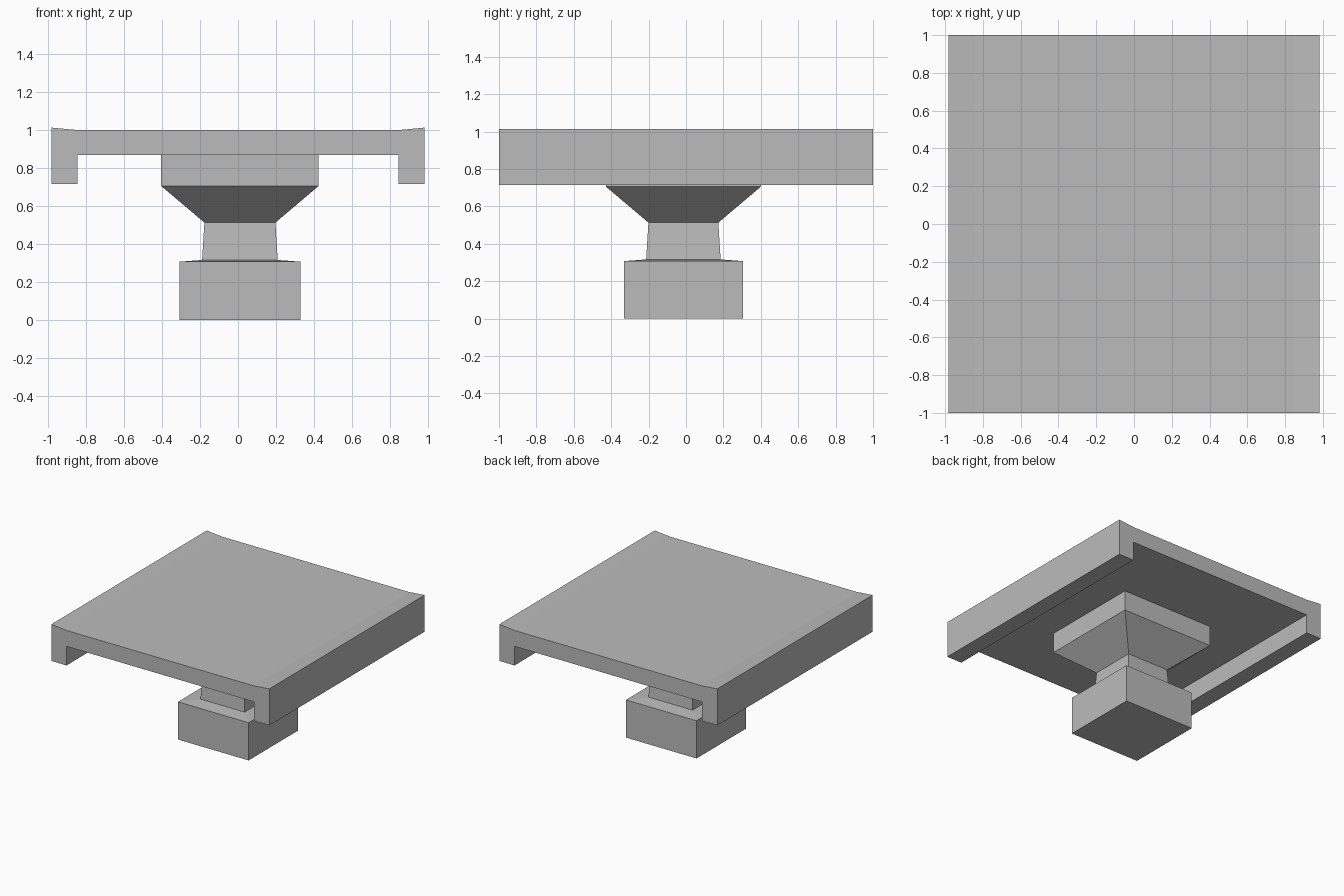
import bpy
import bmesh

cube = bpy.data.objects.get("Cube")
if cube:
    bpy.data.objects.remove(cube, do_unlink=True)

grey = bpy.data.materials.new("plain grey")
grey.use_nodes = True
colour = (0.5, 0.5, 0.5, 1)
grey.diffuse_color = colour
grey.node_tree.nodes["Principled BSDF"].inputs["Base Color"].default_value = colour


def finish(name, bm):
    bmesh.ops.recalc_face_normals(bm, faces=bm.faces)
    mesh = bpy.data.meshes.new(name)
    bm.to_mesh(mesh)
    bm.free()
    mesh.materials.append(grey)
    obj = bpy.data.objects.new(name, mesh)
    bpy.context.collection.objects.link(obj)
    return obj


def stacked_squares(name, levels, cx, cy):
    """Closed square column through (half width, height) levels."""
    bm = bmesh.new()
    rings = []
    for h, z in levels:
        corners = ((-h, -h), (h, -h), (h, h), (-h, h))
        rings.append([bm.verts.new((cx + x, cy + y, z)) for x, y in corners])
    for low, high in zip(rings, rings[1:]):
        for i in range(4):
            j = (i + 1) % 4
            bm.faces.new((low[i], low[j], high[j], high[i]))
    bm.faces.new(rings[0][::-1])
    bm.faces.new(rings[-1])
    return finish(name, bm)


# Tabletop: channel section with hanging sides and slightly raised rims
half = [(0.845, 1.0), (0.982, 1.013), (0.982, 0.715), (0.845, 0.715), (0.845, 0.87)]
section = half + [(-x, z) for x, z in reversed(half)]
bm = bmesh.new()
face = bm.faces.new([bm.verts.new((x, -1, z)) for x, z in section])
extruded = bmesh.ops.extrude_face_region(bm, geom=[face], use_keep_orig=True)
moved = [v for v in extruded["geom"] if isinstance(v, bmesh.types.BMVert)]
bmesh.ops.translate(bm, verts=moved, vec=(0, 2, 0))
finish("tabletop", bm)

# Pedestal: foot block, tapered neck and flared head, set slightly off centre
stacked_squares("pedestal", [
    (0.318, 0), (0.318, 0.307), (0.199, 0.316),
    (0.187, 0.513), (0.415, 0.706), (0.415, 0.87),
], 0.01, -0.014)
